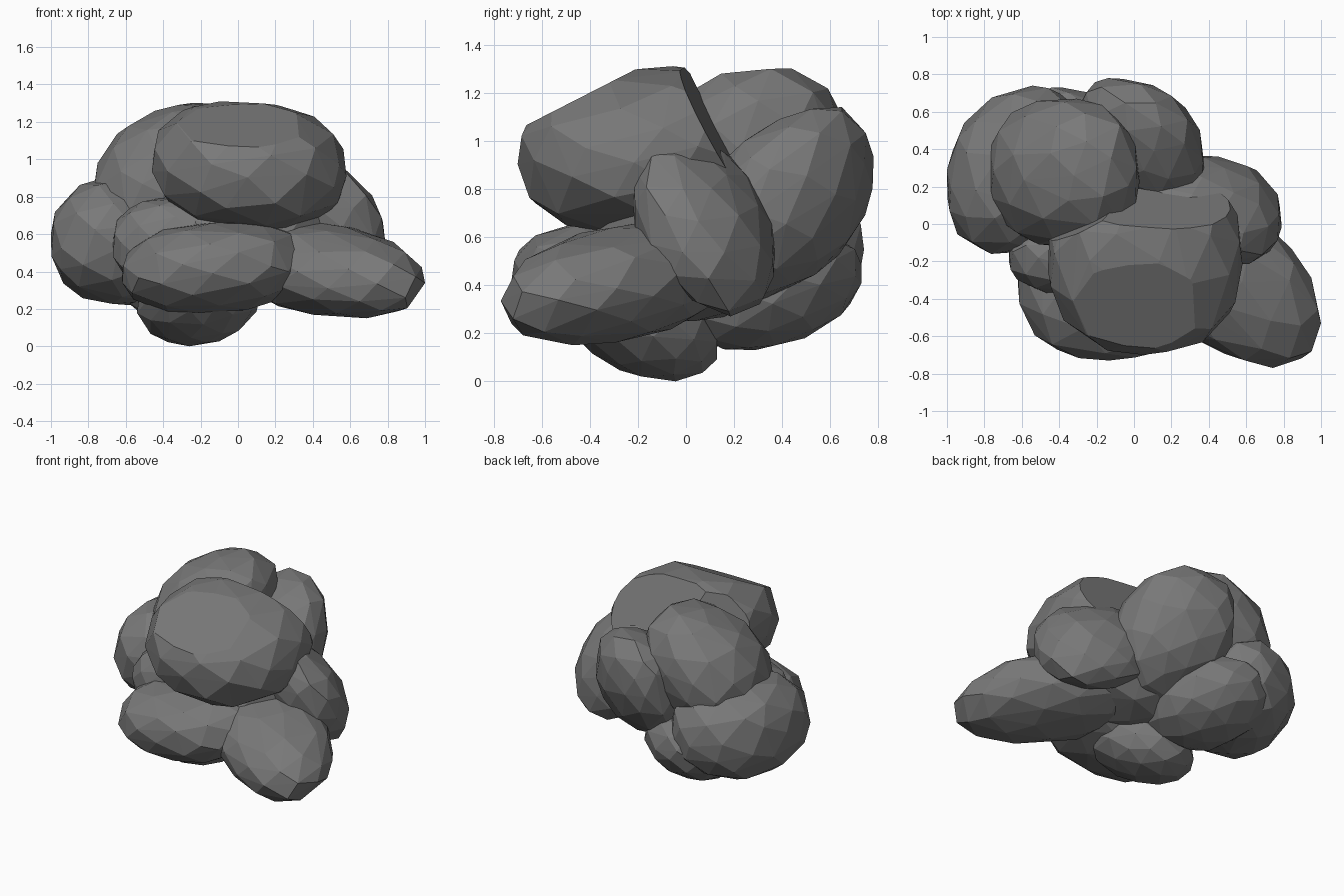
import bpy, bmesh, math, random
from mathutils import Vector

if "Cube" in bpy.data.objects:
    bpy.data.objects.remove(bpy.data.objects["Cube"])

random.seed(7)

stone = bpy.data.materials.new("dark grey stone")
stone.diffuse_color = (0.19, 0.19, 0.19, 1)
stone.use_nodes = True
stone.node_tree.nodes["Principled BSDF"].inputs["Base Color"].default_value = stone.diffuse_color


def lump(name, xr, yr, zr, xy=0.0, xz=0.0, yz=0.0, box=2.4, cuts=(), count=64):
    """Faceted tilted ellipsoid filling the given ranges; xy, xz, yz set the lean.
    cuts are (point, normal) planes that chip a flat side off."""
    # Lean as a lower triangular matrix
    b = math.sqrt(1 - xy * xy)
    c = (yz - xy * xz) / b
    d = math.sqrt(max(0.05, 1 - xz * xz - c * c))
    pts = []
    for i in range(count):
        # Spiral of points over a sphere, slightly shaken
        h = 1 - 2 * (i + .5) / count
        r, a = math.sqrt(1 - h * h), i * 2.39996
        p = Vector((r * math.cos(a), r * math.sin(a), h))
        p = (p + Vector([random.uniform(-.07, .07) for _ in range(3)])).normalized()
        p /= sum(abs(q) ** box for q in p) ** (1 / box)
        pts.append([p.x, xy * p.x + b * p.y, xz * p.x + c * p.y + d * p.z])
    # Fit to the exact ranges
    for i, (lo, hi) in enumerate((xr, yr, zr)):
        mn, mx = min(p[i] for p in pts), max(p[i] for p in pts)
        for p in pts:
            p[i] = lo + (p[i] - mn) / (mx - mn) * (hi - lo)
    bm = bmesh.new()
    for p in pts:
        bm.verts.new(p)
    bmesh.ops.convex_hull(bm, input=bm.verts[:])
    bmesh.ops.delete(bm, geom=[v for v in bm.verts if not v.link_faces], context='VERTS')
    for co, no in cuts:
        cut = bmesh.ops.bisect_plane(bm, geom=bm.verts[:] + bm.edges[:] + bm.faces[:],
                                     plane_co=co, plane_no=no, clear_outer=True)
        rim = [e for e in cut["geom_cut"] if isinstance(e, bmesh.types.BMEdge)]
        bmesh.ops.contextual_create(bm, geom=rim)
    bmesh.ops.recalc_face_normals(bm, faces=bm.faces)
    me = bpy.data.meshes.new(name)
    bm.to_mesh(me)
    bm.free()
    me.materials.append(stone)
    ob = bpy.data.objects.new(name, me)
    bpy.context.collection.objects.link(ob)
    return ob


# Upper lumps; the front one has a chipped, sloping back
lump("top_front_lump", (-.46, .58), (-.70, .36), (.62, 1.31), xz=-.08, yz=.1,
     cuts=[((0, 0, 1.28), (.05, .50, .27)), ((-.2, .02, 1.2), (-.45, .8, .2)),
           ((0, -.38, 1.21), (0, -.23, .45))])
lump("top_back_left_lump", (-.78, .03), (-.12, .67), (.50, 1.30), xz=.3, yz=.1)
lump("back_lump", (-.32, .38), (.05, .78), (.33, 1.14), xy=-.25, yz=.4)

# Middle lumps
lump("right_lump", (.02, .79), (-.22, .37), (.27, 1.04), xy=-.15, xz=-.3, yz=-.35)
lump("left_lump", (-1.0, -.25), (-.16, .74), (.22, .91), xy=.2, box=2.3)
lump("small_left_lump", (-.67, .05), (-.38, .05), (.30, .80))
lump("core_lump", (-.5, .5), (-.4, .38), (.25, .92))

# Lower lumps
lump("front_right_lump", (-.05, 1.0), (-.77, .22), (.15, .67), xy=-.5, xz=-.25, yz=.3, box=2.2)
lump("front_left_lump", (-.62, .37), (-.73, .10), (.18, .67), xz=.12, box=2.4)
lump("back_low_lump", (-.65, .02), (.0, .73), (.13, .62), xy=-.2, yz=.3, box=2.2)
lump("bottom_lump", (-.54, .12), (-.52, .13), (.0, .5), xy=-.1, xz=.12, yz=-.35, box=2.0)
